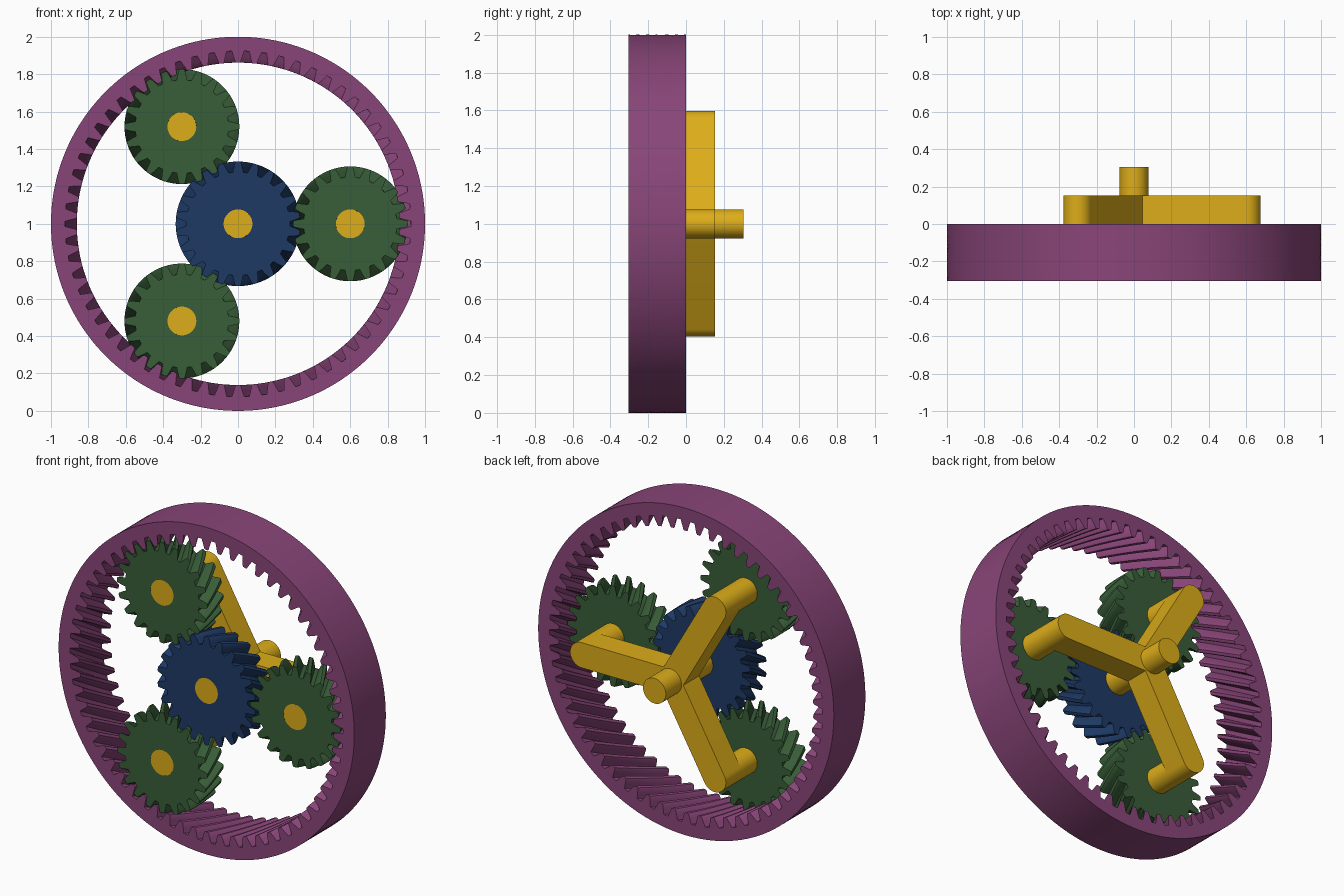
import bpy, bmesh
from math import sin, cos, pi, tan, radians

if "Cube" in bpy.data.objects:
    bpy.data.objects.remove(bpy.data.objects["Cube"])

FRONT, GEAR_BACK, ARM_BACK, SHAFT_END = -0.305, -0.15, 0.153, 0.305
PIN_R, ORBIT, HELIX = 0.077, 0.6, tan(radians(30))
SUN_TEETH, PLANET_TEETH, RING_TEETH = 22, 20, 62


def material(name, rgb):
    m = bpy.data.materials.new(name)
    m.diffuse_color = (*rgb, 1)
    m.use_nodes = True
    m.node_tree.nodes["Principled BSDF"].inputs["Base Color"].default_value = m.diffuse_color
    return m


PURPLE = material("purple", (0.25, 0.06, 0.19))
GREEN = material("green", (0.04, 0.11, 0.04))
BLUE = material("blue", (0.013, 0.042, 0.13))
YELLOW = material("yellow", (0.72, 0.42, 0.01))


def finish(bm, name, mat, location):
    bmesh.ops.recalc_face_normals(bm, faces=bm.faces)
    mesh = bpy.data.meshes.new(name)
    bm.to_mesh(mesh)
    bm.free()
    mesh.materials.append(mat)
    ob = bpy.data.objects.new(name, mesh)
    ob.location = location
    bpy.context.collection.objects.link(ob)
    bpy.context.view_layer.objects.active = ob
    bpy.ops.object.select_all(action='DESELECT')
    ob.select_set(True)
    bpy.ops.object.shade_smooth_by_angle(angle=radians(30))
    return ob


def prism(name, outline, y0, y1, mat, location):
    """Extrude an x-z outline along y."""
    bm = bmesh.new()
    face = bm.faces.new([bm.verts.new((x, y0, z)) for x, z in outline])
    ext = bmesh.ops.extrude_face_region(bm, geom=[face], use_keep_orig=True)
    verts = [v for v in ext["geom"] if isinstance(v, bmesh.types.BMVert)]
    bmesh.ops.translate(bm, verts=verts, vec=(0, y1 - y0, 0))
    return finish(bm, name, mat, location)


def helical_gear(name, teeth, root, tip, plain, y1, twist, phase, mat, location):
    """Loft a toothed loop and a plain round loop along y with a helix twist."""
    pitch = 2 * pi / teeth
    mid = (root + tip) / 2
    half = [(-0.35, root), (-0.25, mid), (-0.17, tip * 0.8 + mid * 0.2), (-0.11, tip)]
    tooth = half + [(-a, r) for a, r in reversed(half)]
    profile = [(phase + (i + a) * pitch, r) for i in range(teeth) for a, r in tooth]
    n, steps = len(profile), 6
    bm = bmesh.new()
    rows = []
    for j in range(steps + 1):
        t = j / steps
        y = FRONT + (y1 - FRONT) * t
        rows.append([[bm.verts.new((r * cos(a + twist * t), y, r * sin(a + twist * t)))
                      for a, r in loop]
                     for loop in (profile, [(a, plain) for a, _ in profile])])

    def band(p, q):
        for i in range(n):
            k = (i + 1) % n
            bm.faces.new((p[i], p[k], q[k], q[i]))

    for lower, upper in zip(rows, rows[1:]):
        band(lower[0], upper[0])
        band(lower[1], upper[1])
    band(rows[0][0], rows[0][1])
    band(rows[-1][0], rows[-1][1])
    return finish(bm, name, mat, location)


def pin(name, y1, location):
    circle = [(PIN_R * cos(i * pi / 32), PIN_R * sin(i * pi / 32)) for i in range(64)]
    return prism(name, circle, FRONT, y1, YELLOW, location)


centre = (0, 0, 1)
gear_shift = HELIX * (GEAR_BACK - FRONT)
pitch_unit = ORBIT / (SUN_TEETH + PLANET_TEETH)
sun_r, planet_r, ring_r = (pitch_unit * k for k in (SUN_TEETH, PLANET_TEETH, RING_TEETH))

# Outer ring with internal teeth
helical_gear("ring_gear", RING_TEETH, 0.924, 0.862, 1.0, 0,
             HELIX * -FRONT / ring_r, pi / 2, PURPLE, centre)

# Sun gear and its shaft
helical_gear("sun_gear", SUN_TEETH, 0.277, 0.333, PIN_R, GEAR_BACK,
             -gear_shift / sun_r, pi / 2, BLUE, centre)
pin("main_shaft", SHAFT_END, centre)

# Planet gears on their pins, and the three-armed carrier outline
outline = []
for i in range(3):
    a = i * 2 * pi / 3
    cx, cz = ORBIT * cos(a), ORBIT * sin(a)
    spot = (cx, 0, 1 + cz)
    helical_gear(f"planet_gear_{i + 1}", PLANET_TEETH, 0.25, 0.307, PIN_R, GEAR_BACK,
                 gear_shift / planet_r, 0, GREEN, spot)
    pin(f"planet_pin_{i + 1}", 0.001, spot)
    inner = PIN_R / sin(pi / 3)
    outline.append((inner * cos(a - pi / 3), inner * sin(a - pi / 3)))
    for k in range(33):
        b = a - pi / 2 + k * pi / 32
        outline.append((cx + PIN_R * cos(b), cz + PIN_R * sin(b)))
prism("carrier", outline, 0, ARM_BACK, YELLOW, centre)
